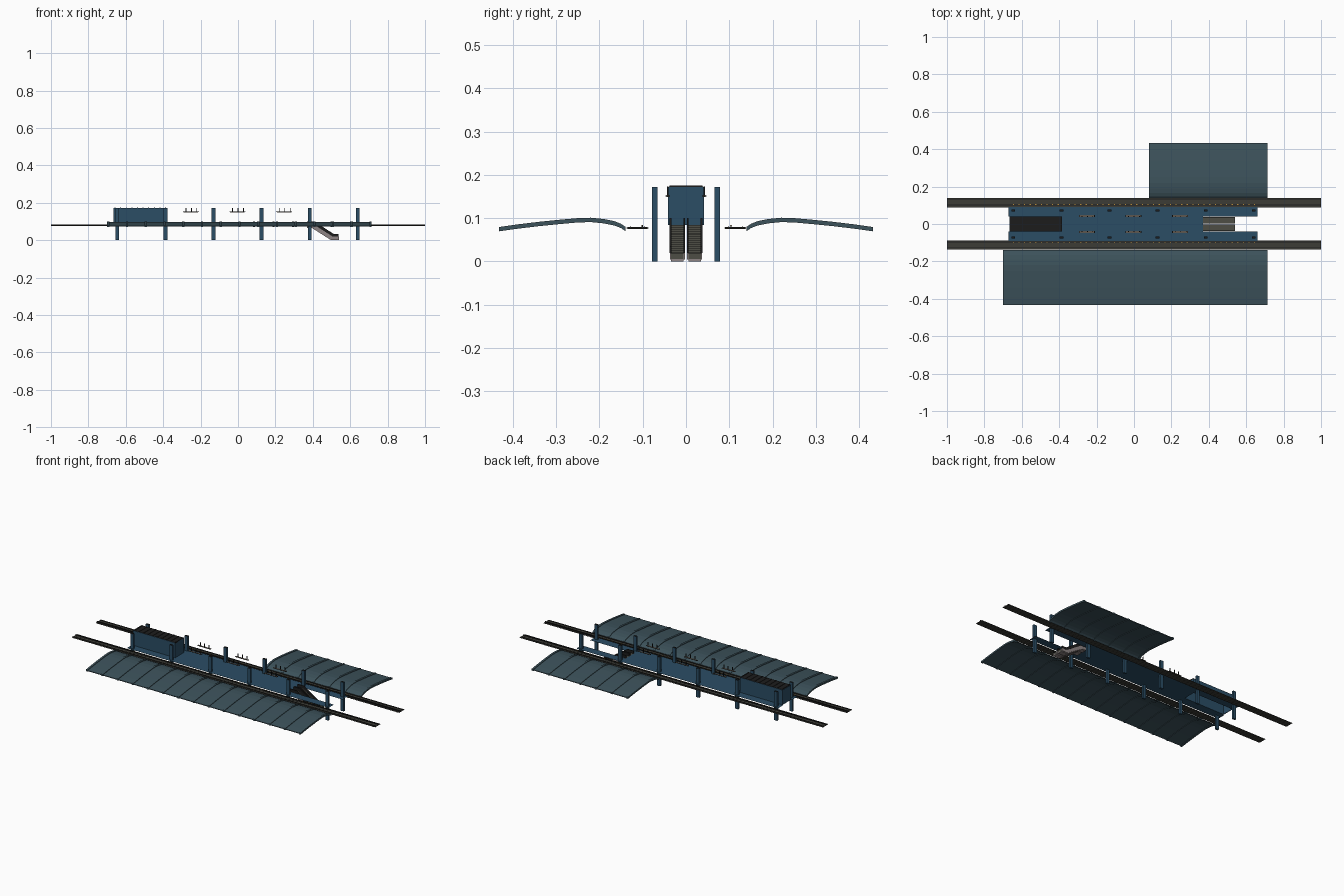
import bpy, bmesh, math

if "Cube" in bpy.data.objects:
    bpy.data.objects.remove(bpy.data.objects["Cube"])

def mat(name, r, g, b):
    m = bpy.data.materials.new(name)
    m.diffuse_color = (r, g, b, 1)
    m.use_nodes = True
    m.node_tree.nodes["Principled BSDF"].inputs["Base Color"].default_value = m.diffuse_color
    return m

BLUE = mat("station blue", .024, .075, .13)
TEAL = mat("canopy teal", .046, .085, .105)
TRACK = mat("track brown grey", .045, .045, .037)
BLACK = mat("charcoal", .012, .012, .012)
GREY = mat("escalator grey", .27, .23, .23)
TREAD = mat("tread olive grey", .075, .075, .06)
CREAM = mat("lamp cream", .5, .43, .35)
YELLOW = mat("marker yellow", .5, .27, .04)

def make(name, bm, *mats):
    bmesh.ops.recalc_face_normals(bm, faces=bm.faces)
    me = bpy.data.meshes.new(name)
    bm.to_mesh(me)
    bm.free()
    for m in mats:
        me.materials.append(m)
    ob = bpy.data.objects.new(name, me)
    bpy.context.collection.objects.link(ob)
    return ob

def add_box(bm, x0, x1, y0, y1, z0, z1):
    vs = bmesh.ops.create_cube(bm, size=1)["verts"]
    for v in vs:
        v.co.x = x1 if v.co.x > 0 else x0
        v.co.y = y1 if v.co.y > 0 else y0
        v.co.z = z1 if v.co.z > 0 else z0

def boxes(name, m, specs):
    bm = bmesh.new()
    for s in specs:
        add_box(bm, *s)
    return make(name, bm, m)

def add_prism(bm, prof, axis, a, b):
    """Extrude a closed profile along x (profile is y,z) or y (profile is x,z)."""
    put = (lambda p, t: (t, p[0], p[1])) if axis == 'x' else (lambda p, t: (p[0], t, p[1]))
    lo = [bm.verts.new(put(p, a)) for p in prof]
    hi = [bm.verts.new(put(p, b)) for p in prof]
    bm.faces.new(lo)
    bm.faces.new(hi[::-1])
    n = len(prof)
    for i in range(n):
        bm.faces.new((lo[i], hi[i], hi[(i + 1) % n], lo[(i + 1) % n]))

# platform floor sheet, open beneath the shed and at the escalator well
FZ = .084
bm = bmesh.new()
for x0, x1, y0, y1 in [(-.67, .66, .04, .09), (-.67, .66, -.09, -.04), (-.385, .37, -.04, .04)]:
    bm.faces.new([bm.verts.new((x, y, FZ)) for x, y in ((x0, y0), (x1, y0), (x1, y1), (x0, y1))])
make("platform_floor", bm, BLUE)

# shed: four walls and a ribbed dark roof
w = .004
boxes("shed_walls", BLUE, [
    (-.665, -.385, -.041, -.041 + w, FZ, .172), (-.665, -.385, .041 - w, .041, FZ, .172),
    (-.665, -.665 + w, -.037, .037, FZ, .172), (-.385 - w, -.385, -.037, .037, FZ, .172)])
boxes("shed_roof", BLACK, [(-.663, -.385, -.039, .039, .168, .173)]
      + [(-.66 + i * .03, -.655 + i * .03, -.038, .038, .173, .175) for i in range(10)])

# columns, dark on top
cols = [-.645, -.388, -.131, .126, .383, .64]
bm = bmesh.new()
for x in cols:
    for s in (-1, 1):
        add_box(bm, x - .01, x + .01, s * .072 - .006, s * .072 + .006, 0, .172)
ob = make("columns", bm, BLUE, BLACK)
for p in ob.data.polygons:
    p.material_index = 1 if p.normal.z > .5 else 0

# hanging lamps with rods
tubes, trays, rods = [], [], []
for x in (-.252, -.003, .247):
    for y in (-.042, .042):
        tubes.append((x - .039, x + .039, y - .003, y + .003, .149, .1535))
        trays.append((x - .043, x + .043, y - .005, y + .005, .150, .1525))
        for d in (-.026, .003, .032):
            rods.append((x + d - .002, x + d + .002, y - .002, y + .002, .152, .173))
boxes("lamp_tubes", CREAM, tubes)
boxes("lamp_trays", BLACK, trays)
boxes("lamp_rods", BLACK, rods)

# tracks: beds, running rails, ties, side rail with markers
beds, rails, ties, side, marks = [], [], [], [], []
for yc, ys in ((-.112, -.101), (.114, .104)):
    beds.append((-1, 1, yc - .025, yc + .025, .0765, .078))
    for d in (-.016, .016):
        rails.append((-1, 1, yc + d - .0012, yc + d + .0012, .078, .081))
    side.append((-1, 1, ys - .0015, ys + .0015, .078, .0835))
    for i in range(80):
        x = -.9875 + i * .025
        ties.append((x - .006, x + .006, yc - .0235, yc + .0235, .075, .079))
    for i in range(44):
        x = -.645 + i * .03
        marks.append((x - .003, x + .003, ys - .0018, ys + .0018, .0832, .0842))
boxes("track_beds", TRACK, beds)
boxes("track_ties", TRACK, ties)
boxes("running_rails", BLACK, rails)
boxes("side_rails", BLACK, side)
boxes("rail_markers", YELLOW, marks)

# arched canopies: thin skin with raised ribs
ARC = [(.14, .076), (.15, .083), (.165, .089), (.19, .094), (.22, .097),
       (.25, .096), (.29, .0925), (.34, .0875), (.39, .0815), (.432, .0755)]

def arch(s, up, down):
    return [(s * y, z + up) for y, z in ARC] + [(s * y, z - down) for y, z in ARC[::-1]]

for name, s, x0, x1 in (("front_canopy", -1, -.7, .715), ("back_canopy", 1, .08, .715)):
    bm = bmesh.new()
    add_prism(bm, arch(s, .001, .003), 'x', x0, x1)
    make(name + "_skin", bm, TEAL)
    bm = bmesh.new()
    n = round((x1 - x0) / .1)
    for i in range(n + 1):
        x = x0 + .006 + (x1 - x0 - .012) * i / n
        add_prism(bm, arch(s, .004, .006), 'x', x - .006, x + .006)
    make(name + "_ribs", bm, TEAL)

# escalators: two lanes of steps, sloping side panels, dark handrails
side_prof = [(.37, .084), (.405, .084), (.505, .02), (.54, .02), (.54, .004), (.5, .004),
             (.395, .068), (.37, .068)]
rail_prof = [(.37, .1), (.41, .1), (.51, .034), (.538, .034), (.538, .02), (.505, .02),
             (.405, .084), (.37, .084)]
panels, hand, steps = bmesh.new(), bmesh.new(), bmesh.new()
for y in (-.036, -.004, .004, .036):
    add_prism(panels, side_prof, 'y', y - .0015, y + .0015)
    add_prism(hand, rail_prof, 'y', y - .002, y + .002)
n = 14
for a, b in ((-.0345, -.0055), (.0055, .0345)):
    add_prism(panels, [(.37, .07), (.397, .07), (.502, .006), (.54, .006), (.54, 0), (.498, 0),
                       (.394, .066), (.37, .066)], 'y', a, b)
    add_box(steps, .37, .402, a, b, .07, .084)
    add_box(steps, .503, .54, a, b, .004, .018)
    for i in range(n):
        x, z = .402 + .102 * i / n, .08 - .064 * i / n
        add_box(steps, x, x + .0085, a, b, z - .012, z)
make("escalator_panels", panels, GREY)
make("escalator_handrails", hand, BLACK)
make("escalator_steps", steps, TREAD)
